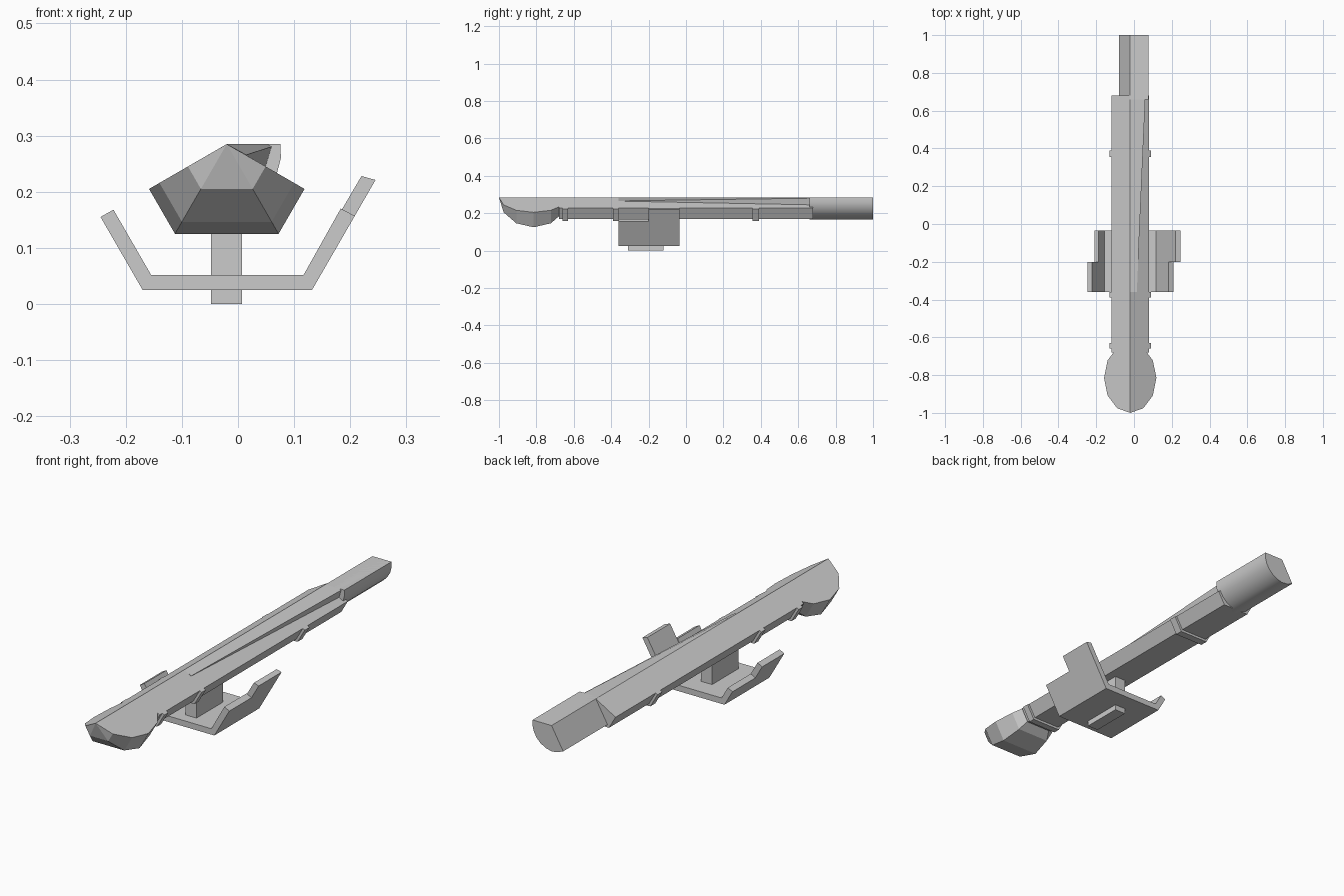
import bpy, bmesh
from math import sin, cos, radians, pi

if "Cube" in bpy.data.objects:
    bpy.data.objects.remove(bpy.data.objects["Cube"])

CX, CZ = -0.02, 0.285   # axis shared by every barrel part


def loft(name, rings, smooth=False):
    """Skin a list of closed rings (equal point counts) and cap both ends."""
    bm = bmesh.new()
    loops = [[bm.verts.new(p) for p in r] for r in rings]
    n = len(loops[0])
    for a, b in zip(loops, loops[1:]):
        for i in range(n):
            j = (i + 1) % n
            bm.faces.new((a[i], a[j], b[j], b[i]))
    bm.faces.new(loops[0])
    bm.faces.new(loops[-1])
    bmesh.ops.remove_doubles(bm, verts=bm.verts, dist=0.0002)
    bmesh.ops.recalc_face_normals(bm, faces=bm.faces)
    me = bpy.data.meshes.new(name)
    bm.to_mesh(me)
    bm.free()
    ob = bpy.data.objects.new(name, me)
    bpy.context.collection.objects.link(ob)
    if smooth:
        bpy.context.view_layer.objects.active = ob
        ob.select_set(True)
        bpy.ops.object.shade_smooth_by_angle(angle=radians(35))
        ob.select_set(False)
    return ob


def prism(name, profile, y0, y1):
    return loft(name, [[(x, y, z) for x, z in profile] for y in (y0, y1)])


def wedge(a, y):
    """Lower third of a hexagon with apothem a, closed up to the axis."""
    pts = [(0, 0), (.866, -.5), (.577, -1), (-.577, -1), (-.866, -.5)]
    return [(CX + a * u, y, CZ + a * v) for u, v in pts]


# Faceted bulb at the front
loft("front_bulb", [wedge(max(0.16 * sin(t), 0.0001), -0.815 - 0.185 * cos(t))
                    for t in [i * pi / 6 for i in range(6)]])

# Main tube and collars
loft("main_tube", [wedge(0.115, -0.68), wedge(0.115, 0.68)])
for i, (y0, y1) in enumerate([(-0.66, -0.63), (-0.39, -0.36), (0.355, 0.39)]):
    loft(f"collar_{i + 1}", [wedge(0.126, y0), wedge(0.126, y1)])

# Rounded rear barrel, turned about the axis
arc = [(CX, CZ)]
for d in range(240, 361, 15):
    t = radians(d)
    r = 0.118 - 0.022 * max(0, (d - 270) / 90)
    arc.append((CX + r * cos(t), CZ + r * sin(t)))
rear = loft("rear_barrel", [[(x, y, z) for x, z in arc] for y in (0.66, 1.0)], True)

# Long tapering top blade
loft("top_blade", [
    [(CX, -0.36, CZ), (0.015, -0.36, 0.266), (0.015, -0.36, 0.260)],
    [(CX, 0.99, CZ), (0.074, 0.99, CZ), (0.060, 0.99, 0.238)]])

# Support post
prism("support_post", [(-0.048, 0), (0.007, 0), (0.007, 0.19), (-0.048, 0.19)],
      -0.31, -0.12)


def cradle(name, y0, y1, left, right, tip):
    """Bent plate with sloped arms ending at the given outer heights."""
    k = 0.577
    lx, rx = -0.17 - k * (left - 0.025), 0.132 + k * (right - 0.025)
    prof = [(-0.17, 0.025), (0.132, 0.025), (rx, right),
            (rx - 0.025, right + tip), (0.117, 0.052), (-0.155, 0.052),
            (lx + 0.023, left + 0.013), (lx, left)]
    return prism(name, prof, y0, y1)


# Stepped cradle: each half has one long and one short arm
cradle("cradle_front", -0.36, -0.20, 0.155, 0.157, 0.013)
cradle("cradle_back", -0.20, -0.035, 0.095, 0.221, 0.007)
